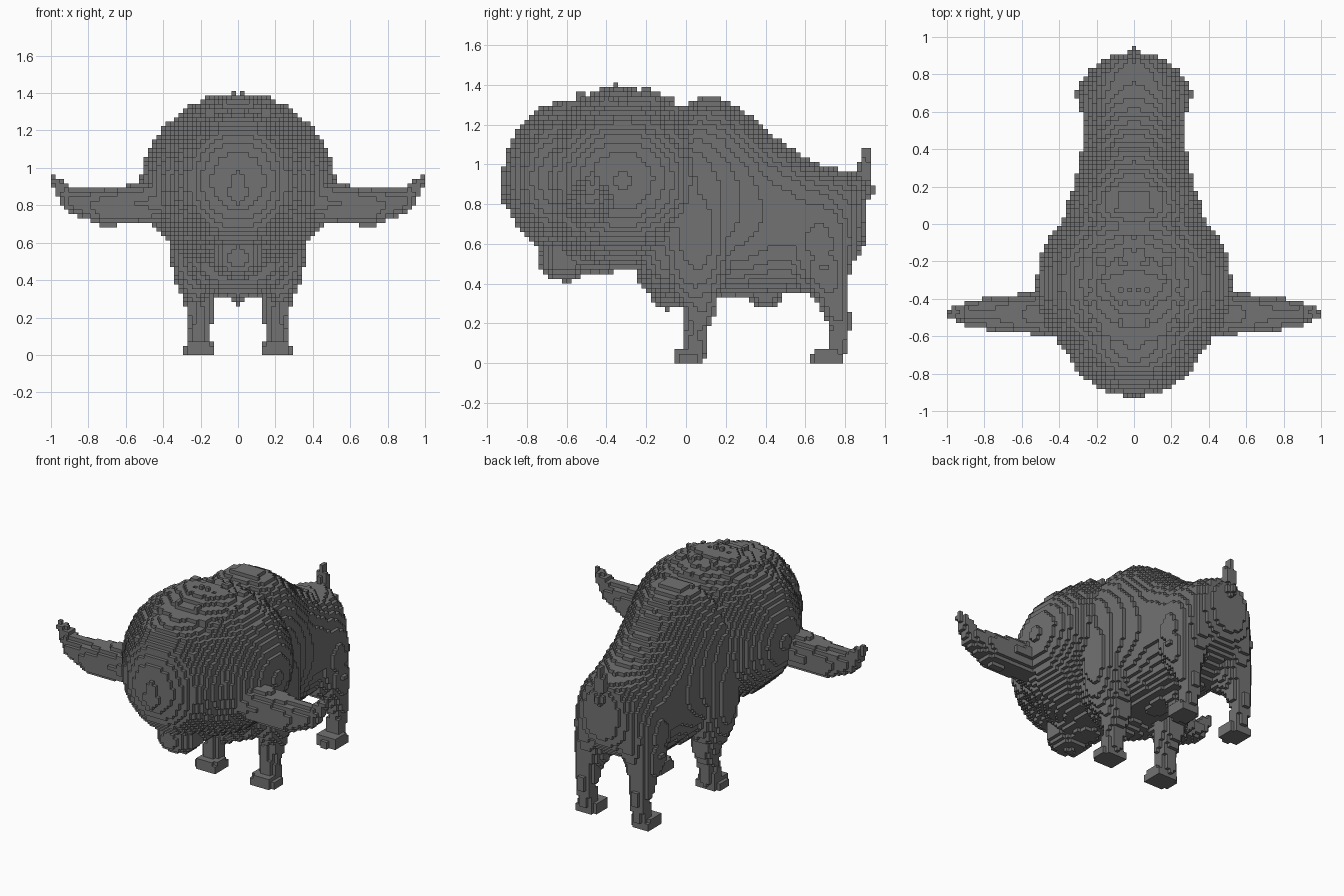
import bpy
import math
import random
from mathutils import Vector

if "Cube" in bpy.data.objects:
    bpy.data.objects.remove(bpy.data.objects["Cube"], do_unlink=True)

random.seed(4)
V = 2 / 85  # edge of one block

hide = bpy.data.materials.new("dark_grey_hide")
hide.use_nodes = True
COLOUR = (0.17, 0.17, 0.17, 1)
hide.diffuse_color = COLOUR
hide.node_tree.nodes["Principled BSDF"].inputs["Base Color"].default_value = COLOUR


# Solids: each is (inside test, low corner, high corner)
def blob(centre, radii, power=2):
    c, r = Vector(centre), Vector(radii)
    def inside(p):
        return sum(abs((p[i] - c[i]) / r[i]) ** power for i in range(3)) <= 1
    return inside, c - r, c + r


def limb(*path):
    """Tapered rounded tube through points (x, y, z, radius)."""
    segs = [(Vector(a[:3]), Vector(b[:3]), a[3], b[3]) for a, b in zip(path, path[1:])]
    def inside(p):
        for a, b, ra, rb in segs:
            d = b - a
            t = max(0, min(1, (p - a).dot(d) / d.length_squared))
            if (p - a - d * t).length <= ra + (rb - ra) * t:
                return True
        return False
    lo = Vector([min(q[i] - q[3] for q in path) for i in range(3)])
    hi = Vector([max(q[i] + q[3] for q in path) for i in range(3)])
    return inside, lo, hi


def loft(stations, power):
    """Rounded sections (y, half width, bottom, top) joined along y."""
    def inside(p):
        for a, b in zip(stations, stations[1:]):
            if a[0] <= p.y <= b[0]:
                t = (p.y - a[0]) / (b[0] - a[0])
                w, bot, top = (a[i] + (b[i] - a[i]) * t for i in (1, 2, 3))
                mid, half = (top + bot) / 2, (top - bot) / 2
                return abs(p.x / w) ** power + abs((p.z - mid) / half) ** power <= 1
        return False
    w = max(s[1] for s in stations)
    lo = Vector((-w, stations[0][0], min(s[2] for s in stations)))
    hi = Vector((w, stations[-1][0], max(s[3] for s in stations)))
    return inside, lo, hi


# Small curls of hair over the crown
MANE_C, MANE_R = Vector((0, -0.32, 0.92)), Vector((0.52, 0.5, 0.46))
curls = []
for _ in range(32):
    a, tilt = random.uniform(0, math.pi), random.uniform(0.05, 0.75)
    n = Vector((math.sin(tilt) * math.sin(a), math.sin(tilt) * math.cos(a), math.cos(tilt)))
    spot = MANE_C + Vector([n[i] * MANE_R[i] for i in range(3)])
    curls.append(blob(spot, (0.03, 0.03, 0.022)))

BODY = [(-0.1, 0.34, 0.4, 1.2), (0, 0.36, 0.36, 1.29), (0.06, 0.355, 0.35, 1.34),
        (0.17, 0.33, 0.34, 1.34), (0.3, 0.3, 0.33, 1.26), (0.42, 0.275, 0.34, 1.16),
        (0.6, 0.27, 0.36, 1.03), (0.72, 0.26, 0.42, 0.98), (0.82, 0.22, 0.48, 0.97),
        (0.88, 0.16, 0.56, 0.95), (0.91, 0.08, 0.64, 0.88)]

# Parts: name, paired or single, solids
PARTS = [
    ("mane", False, [blob(MANE_C, MANE_R)] + curls),
    ("face", False, [blob((0, -0.62, 0.93), (0.36, 0.3, 0.38)),
                     blob((0, -0.8, 0.87), (0.13, 0.13, 0.14))]),
    ("muzzle", False, [blob((0, -0.61, 0.52), (0.14, 0.13, 0.11)),
                       blob((0, -0.46, 0.54), (0.17, 0.2, 0.09))]),
    ("horn", True, [limb((0.4, -0.48, 0.82, 0.115), (0.72, -0.48, 0.79, 0.1),
                         (0.88, -0.48, 0.82, 0.065), (0.99, -0.47, 0.94, 0.022))]),
    ("body", False, [loft(BODY, 2.3)]),
    ("chest", False, [blob((0, -0.08, 0.54), (0.3, 0.19, 0.24)),
                      blob((0, -0.09, 0.36), (0.06, 0.09, 0.09))]),
    ("belly_tuft", False, [blob((0, 0.4, 0.34), (0.06, 0.08, 0.06))]),
    ("front_leg", True, [blob((0.22, 0.05, 0.66), (0.15, 0.19, 0.4)),
                         limb((0.22, 0.06, 0.5, 0.12), (0.21, 0.08, 0.29, 0.08),
                              (0.2, 0.05, 0.17, 0.06), (0.21, 0.04, 0.06, 0.06))]),
    ("front_hoof", True, [blob((0.205, 0.01, 0.02), (0.08, 0.07, 0.055), 4)]),
    ("hind_leg", True, [blob((0.16, 0.67, 0.61), (0.13, 0.19, 0.28)),
                        limb((0.18, 0.7, 0.46, 0.13), (0.2, 0.74, 0.32, 0.08),
                             (0.2, 0.775, 0.2, 0.055), (0.2, 0.755, 0.06, 0.05))]),
    ("hind_hoof", True, [blob((0.205, 0.71, 0.02), (0.075, 0.075, 0.055), 4)]),
    ("tail", False, [limb((0, 0.85, 0.88, 0.06), (0, 0.9, 0.96, 0.035),
                          (0, 0.9, 1.06, 0.022)),
                     blob((0, 0.92, 0.87), (0.03, 0.025, 0.05))]),
]


# Give every block to the first part that covers it, mirrored over x
owner = {}
for name, paired, solids in PARTS:
    for inside, lo, hi in solids:
        xs = range(max(0, math.floor(lo.x / V)), math.ceil(hi.x / V) + 1)
        ys = range(math.floor(lo.y / V), math.ceil(hi.y / V) + 1)
        zs = range(max(0, math.floor(lo.z / V - 1)), math.ceil(hi.z / V) + 1)
        for i in xs:
            for j in ys:
                for k in zs:
                    if (i, j, k) in owner:
                        continue
                    if inside(Vector((i * V, j * V, (k + 0.5) * V))):
                        owner[i, j, k] = ("left_" if paired else "") + name
                        owner[-i, j, k] = ("right_" if paired and i else "") + name


# Outer faces only, one object per part
def face_corners(cell, axis, side):
    u, w = (axis + 1) % 3, (axis + 2) % 3
    ring = [(0, 0), (1, 0), (1, 1), (0, 1)]
    for a, b in ring if side else reversed(ring):
        corner = list(cell)
        corner[axis] += side
        corner[u] += a
        corner[w] += b
        yield tuple(corner)


shells = {}
for cell, name in owner.items():
    verts, faces = shells.setdefault(name, ({}, []))
    for axis in range(3):
        for side in (0, 1):
            beside = list(cell)
            beside[axis] += 1 if side else -1
            if tuple(beside) not in owner:
                faces.append([verts.setdefault(c, len(verts))
                              for c in face_corners(cell, axis, side)])

for name, (verts, faces) in shells.items():
    if not faces:
        continue
    mesh = bpy.data.meshes.new(name)
    mesh.from_pydata([((x - 0.5) * V, (y - 0.5) * V, z * V) for x, y, z in verts], [], faces)
    mesh.materials.append(hide)
    bpy.context.collection.objects.link(bpy.data.objects.new(name, mesh))
